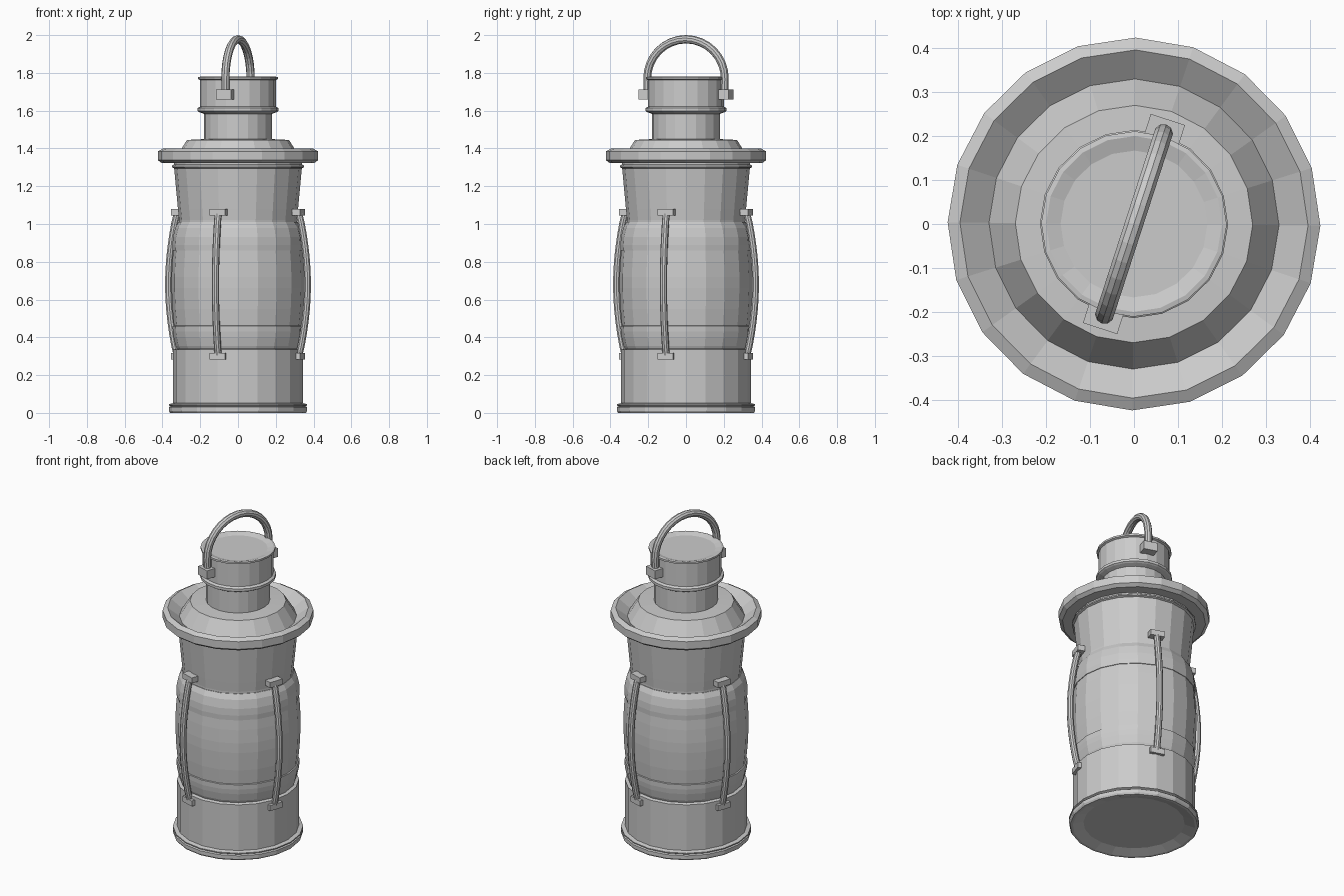
import bpy, math
from mathutils import Vector, Matrix

if "Cube" in bpy.data.objects:
    bpy.data.objects.remove(bpy.data.objects["Cube"])

SIDES = 20
PHASE = math.radians(-0.5)


def make(name, verts, faces):
    mesh = bpy.data.meshes.new(name)
    mesh.from_pydata(verts, [], faces)
    mesh.update()
    obj = bpy.data.objects.new(name, mesh)
    bpy.context.collection.objects.link(obj)
    return obj


def lathe(name, profile):
    """Spin (radius, z) points, listed bottom to top, and cap both ends."""
    verts, faces = [], []
    for r, z in profile:
        for i in range(SIDES):
            a = PHASE + math.tau * i / SIDES
            verts.append((r * math.cos(a), r * math.sin(a), z))
    for k in range(len(profile) - 1):
        for i in range(SIDES):
            j = (i + 1) % SIDES
            a, b = k * SIDES, (k + 1) * SIDES
            faces.append((a + i, a + j, b + j, b + i))
    faces.append(tuple(reversed(range(SIDES))))
    top = (len(profile) - 1) * SIDES
    faces.append(tuple(range(top, top + SIDES)))
    return make(name, verts, faces)


def tube(name, path, radius, angle, sides=10):
    """Sweep a round section along (radial, z) points in a vertical plane."""
    verts, faces = [], []
    rot = Matrix.Rotation(angle, 3, 'Z')
    pts = [Vector((p[0], 0, p[1])) for p in path]
    side = Vector((0, 1, 0))
    for k, p in enumerate(pts):
        t = (pts[min(k + 1, len(pts) - 1)] - pts[max(k - 1, 0)]).normalized()
        n = side.cross(t)
        for i in range(sides):
            a = math.tau * i / sides
            verts.append(rot @ (p + radius * (math.cos(a) * n + math.sin(a) * side)))
    for k in range(len(pts) - 1):
        for i in range(sides):
            j = (i + 1) % sides
            a, b = k * sides, (k + 1) * sides
            faces.append((a + i, a + j, b + j, b + i))
    faces.append(tuple(reversed(range(sides))))
    faces.append(tuple(range(len(verts) - sides, len(verts))))
    return make(name, verts, faces)


def block(name, r, z, angle, depth, width, height):
    bpy.ops.mesh.primitive_cube_add(size=1)
    obj = bpy.context.object
    obj.name = name
    obj.scale = (depth, width, height)
    obj.rotation_euler.z = angle
    obj.location = (r * math.cos(angle), r * math.sin(angle), z)
    return obj


# Base drum with foot ring and dished underside
lathe("base", [(.285, .02), (.345, 0), (.36, 0), (.366, .01), (.366, .03),
               (.358, .035), (.366, .04), (.366, .046), (.343, .052),
               (.343, .335), (.325, .34)])

# Bulging glass with a clamping band at each end
lathe("glass", [(.315, .33), (.325, .36), (.339, .46), (.347, .55), (.352, .66),
                (.352, .72), (.348, .80), (.341, .88), (.315, 1.0)])
lathe("lower_band", [(.32, .33), (.331, .355), (.341, .40), (.345, .43),
                     (.346, .46), (.335, .463)])
lathe("upper_band", [(.335, .857), (.346, .86), (.347, .89), (.344, .93),
                     (.332, .98), (.315, 1.01)])

# Flared collar
lathe("collar", [(.30, 1.0), (.312, 1.01), (.312, 1.022), (.318, 1.08),
                 (.338, 1.295), (.35, 1.30), (.35, 1.308), (.34, 1.315), (.34, 1.335)])

# Brim with gutter, rising to the chimney shoulder
lathe("brim", [(.335, 1.322), (.403, 1.322), (.424, 1.338), (.424, 1.385),
               (.396, 1.40), (.33, 1.35), (.27, 1.445), (.17, 1.45)])

# Chimney and its cap
lathe("chimney", [(.18, 1.44), (.18, 1.595)])
lathe("cap", [(.18, 1.583), (.205, 1.592), (.214, 1.598), (.214, 1.614), (.20, 1.622),
              (.20, 1.762), (.211, 1.767), (.211, 1.778), (.20, 1.78), (.167, 1.77)])

# Four guard bars with their clamps
for n in range(4):
    ang = math.radians(72 + 90 * n)
    path = [(.337 + .05 * math.sin(math.pi * i / 12) ** .85, .295 + .77 * i / 12)
            for i in range(13)]
    tube(f"guard_bar_{n + 1}", path, .019, ang)
    for label, z in (("lower", .299), ("upper", 1.062)):
        block(f"{label}_clamp_{n + 1}", .336, z, ang, .044, .086, .034)

# Carrying handle and its mounts
ang = math.radians(72)
arch = [(.216 * math.cos(math.pi * i / 16), 1.77 + .208 * math.sin(math.pi * i / 16))
        for i in range(17)]
tube("handle", [(.214, 1.68)] + arch + [(-.214, 1.68)], .022, ang)
for n in range(2):
    block(f"handle_mount_{n + 1}", .222, 1.686, ang + math.pi * n, .056, .082, .053)
